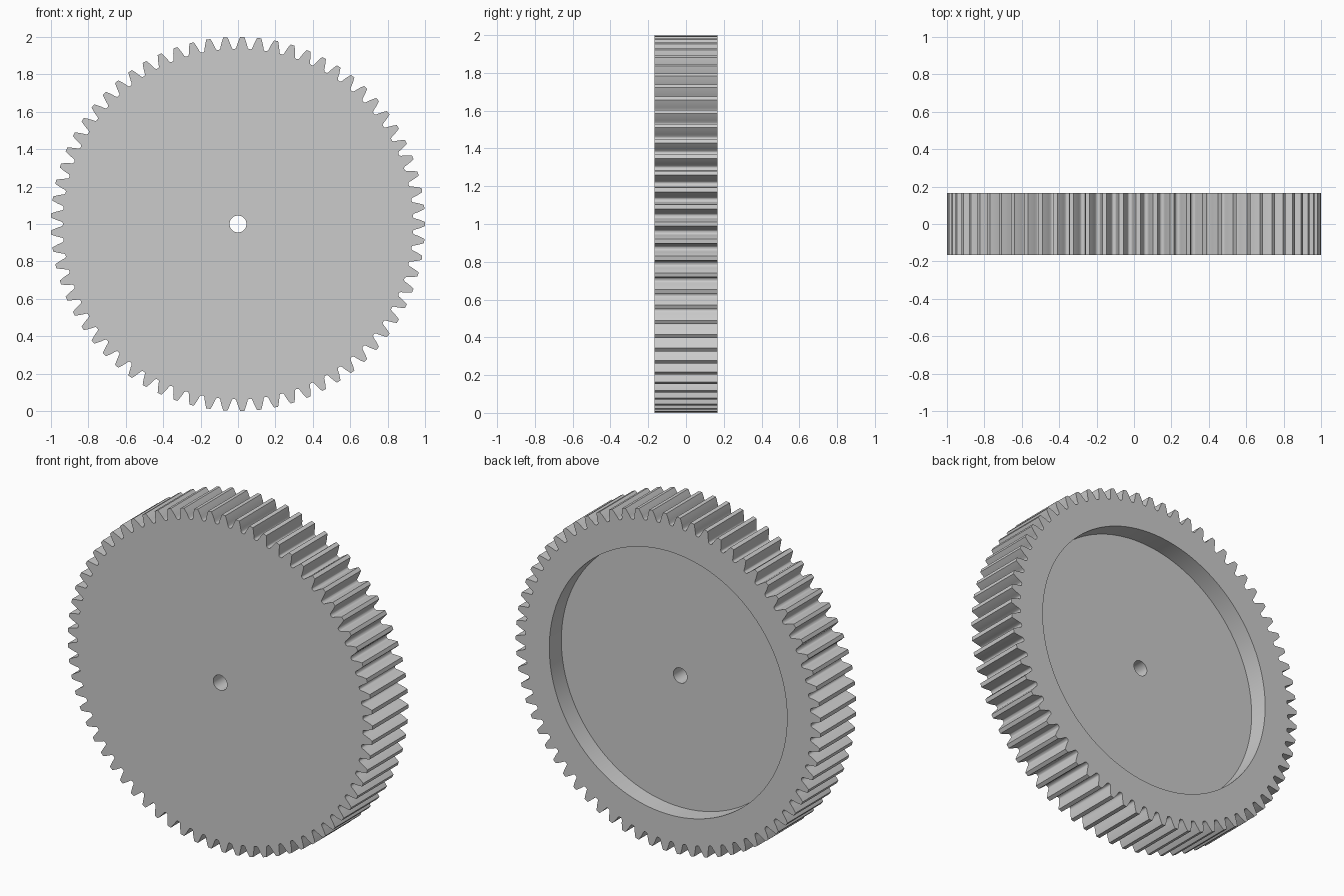
import bpy
import bmesh
import math

cube = bpy.data.objects.get("Cube")
if cube:
    bpy.data.objects.remove(cube, do_unlink=True)

# Main dimensions
TEETH = 69
MODULE = 2 / (TEETH + 2)
TIP = 1.0
PITCH = MODULE * TEETH / 2
ROOT = PITCH - 1.25 * MODULE
PRESSURE = math.radians(20)
BASE = PITCH * math.cos(PRESSURE)
HALF_WIDTH = 0.167
FLOOR_Y = HALF_WIDTH - 0.113
RECESS_R = 0.78
BORE_R = 0.045


def involute(angle):
    return math.tan(angle) - angle


def half_angle(radius):
    """Half the angular thickness of a tooth at a radius."""
    return (math.pi / (2 * TEETH) + involute(PRESSURE)
            - involute(math.acos(BASE / radius)))


def gear_outline():
    """Involute teeth with small fillets at the roots."""
    fillet = 0.008
    flank = [(half_angle(ROOT) + 0.006, ROOT),
             (half_angle(ROOT) + 0.002, ROOT + 0.25 * fillet)]
    steps = 4
    for i in range(steps + 1):
        r = ROOT + fillet + (TIP - ROOT - fillet) * i / steps
        flank.append((half_angle(r), r))
    tooth = [(-a, r) for a, r in flank] + [(a, r) for a, r in reversed(flank)]
    return [(r * math.cos(a + t), r * math.sin(a + t))
            for t in (math.tau * k / TEETH for k in range(TEETH))
            for a, r in tooth]


def circle(radius, count):
    return [(radius * math.cos(math.tau * i / count),
             radius * math.sin(math.tau * i / count)) for i in range(count)]


bm = bmesh.new()


def add_loop(points, y):
    verts = [bm.verts.new((x, y, z + 1)) for x, z in points]
    return [bm.edges.new((v, verts[(i + 1) % len(verts)]))
            for i, v in enumerate(verts)]


def wall(loop_a, loop_b):
    bmesh.ops.bridge_loops(bm, edges=loop_a + loop_b)


def cap(outer, inner, side):
    bmesh.ops.triangle_fill(bm, use_beauty=True, use_dissolve=False,
                            edges=outer + inner, normal=(0, side, 0))


outline = gear_outline()
teeth_front = add_loop(outline, -HALF_WIDTH)
teeth_back = add_loop(outline, HALF_WIDTH)
recess_rim = add_loop(circle(RECESS_R, 128), HALF_WIDTH)
recess_floor = add_loop(circle(RECESS_R, 128), FLOOR_Y)
bore_front = add_loop(circle(BORE_R, 48), -HALF_WIDTH)
bore_back = add_loop(circle(BORE_R, 48), FLOOR_Y)

# Flat front, back rim and recessed floor
cap(teeth_front, bore_front, -1)
cap(teeth_back, recess_rim, 1)
cap(recess_floor, bore_back, 1)

# Toothed edge, recess wall and bore; matching loops are joined directly
for a, b in ((teeth_front, teeth_back), (recess_rim, recess_floor),
             (bore_front, bore_back)):
    for ea, eb in zip(a, b):
        bm.faces.new((*ea.verts, eb.verts[1], eb.verts[0]))
bmesh.ops.recalc_face_normals(bm, faces=bm.faces)

mesh = bpy.data.meshes.new("spur_gear")
bm.to_mesh(mesh)
bm.free()
gear = bpy.data.objects.new("spur_gear", mesh)
bpy.context.collection.objects.link(gear)

# Plain grey
grey = bpy.data.materials.new("light_grey")
grey.use_nodes = True
colour = (0.6, 0.6, 0.6, 1)
grey.diffuse_color = colour
grey.node_tree.nodes["Principled BSDF"].inputs["Base Color"].default_value = colour
mesh.materials.append(grey)

bpy.ops.object.select_all(action="DESELECT")
gear.select_set(True)
bpy.context.view_layer.objects.active = gear
bpy.ops.object.shade_smooth_by_angle(angle=math.radians(30))
